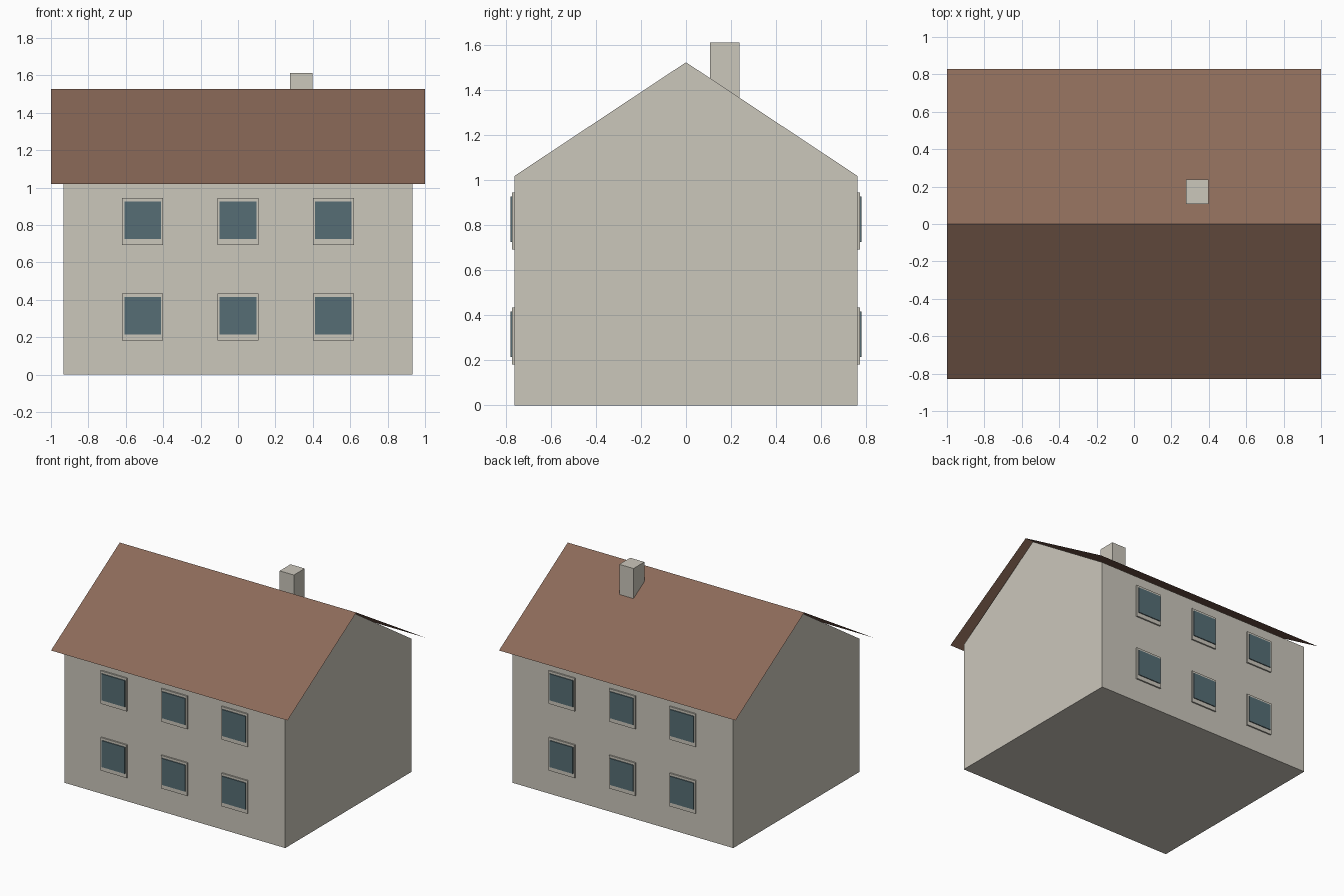
import bpy
import bmesh

cube = bpy.data.objects.get("Cube")
if cube:
    bpy.data.objects.remove(cube, do_unlink=True)


def material(name, color):
    mat = bpy.data.materials.new(name)
    mat.use_nodes = True
    mat.diffuse_color = (*color, 1)
    bsdf = next(n for n in mat.node_tree.nodes if n.type == "BSDF_PRINCIPLED")
    bsdf.inputs["Base Color"].default_value = (*color, 1)
    return mat


plaster = material("warm grey plaster", (0.60, 0.57, 0.50))
tile = material("brown roof tile", (0.26, 0.144, 0.10))
glass = material("blue grey glass", (0.093, 0.155, 0.178))


def finish(name, bm, mat):
    bmesh.ops.recalc_face_normals(bm, faces=bm.faces)
    mesh = bpy.data.meshes.new(name)
    bm.to_mesh(mesh)
    bm.free()
    mesh.materials.append(mat)
    obj = bpy.data.objects.new(name, mesh)
    bpy.context.scene.collection.objects.link(obj)
    return obj


def box(name, low, high, mat):
    bm = bmesh.new()
    bmesh.ops.create_cube(bm, size=1)
    for v in bm.verts:
        v.co = [(a + b) / 2 + c * (b - a) for a, b, c in zip(low, high, v.co)]
    return finish(name, bm, mat)


def sweep(bm, profile, half_length, closed):
    """Sweep a (y, z) profile along x."""
    a = [bm.verts.new((-half_length, y, z)) for y, z in profile]
    b = [bm.verts.new((half_length, y, z)) for y, z in profile]
    count = len(profile)
    for i in range(count if closed else count - 1):
        j = (i + 1) % count
        bm.faces.new((a[i], b[i], b[j], a[j]))
    if closed:
        bm.faces.new(a)
        bm.faces.new(b)


# Walls with gable ends
WALL_Y = 0.762
bm = bmesh.new()
sweep(bm, [(-WALL_Y, 0), (WALL_Y, 0), (WALL_Y, 1.018), (0, 1.523), (-WALL_Y, 1.018)], 0.933, True)
finish("walls", bm, plaster)

# Thin folded roof, lifting away from the walls towards the eaves
bm = bmesh.new()
sweep(bm, [(0.83, 1.019), (0, 1.527), (-0.83, 1.019)], 1.0, False)
for face in bm.faces:
    face.normal_update()
roof = finish("roof", bm, tile)
if roof.data.polygons[0].normal.z < 0:
    roof.data.flip_normals()

# Chimney on the rear slope
box("chimney", (0.278, 0.106, 1.3), (0.398, 0.237, 1.612), plaster)

# Two rows of three windows on the front and the back
for side_name, side in (("front", -1), ("back", 1)):
    for row, z in (("lower", 0.182), ("upper", 0.692)):
        for column, x in (("right", -0.51), ("middle", 0), ("left", 0.51)):
            label = f"{side_name}_{row}_{column}_window"
            for part, half_w, z0, z1, depth, mat in (
                ("frame", 0.11, 0, 0.252, 0.011, plaster),
                ("pane", 0.098, 0.032, 0.234, 0.018, glass),
            ):
                near, far = sorted((side * (WALL_Y - 0.005), side * (WALL_Y + depth)))
                box(f"{label}_{part}", (x - half_w, near, z + z0),
                    (x + half_w, far, z + z1), mat)
